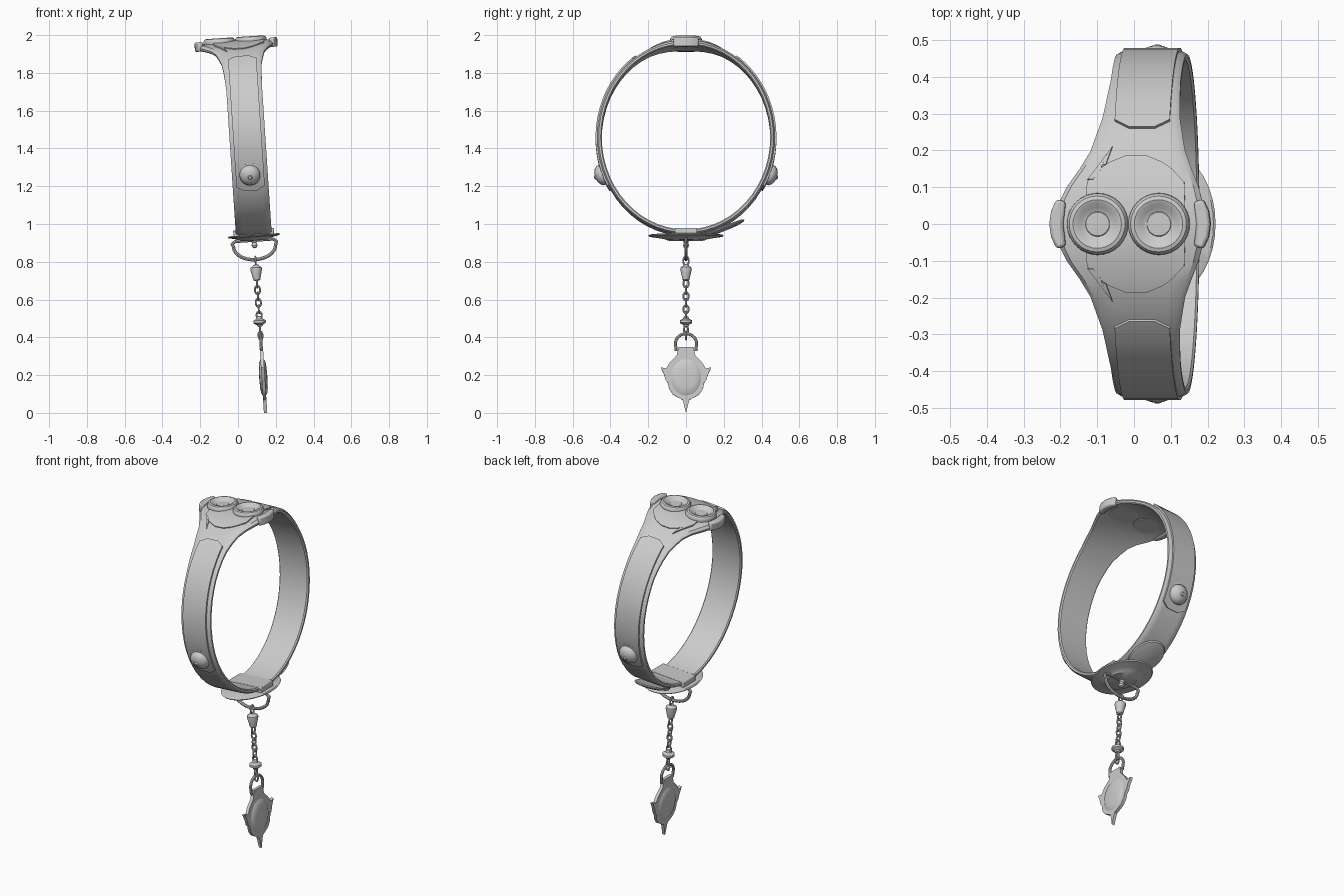
import bpy, bmesh
from math import sin, cos, pi, asin, acos
from mathutils import Matrix, Vector

cube = bpy.data.objects.get("Cube")
if cube:
    bpy.data.objects.remove(cube)

grey = bpy.data.materials.new("plain grey")
grey.use_nodes = True
grey.diffuse_color = (0.6, 0.6, 0.6, 1)
grey.node_tree.nodes["Principled BSDF"].inputs["Base Color"].default_value = (0.6, 0.6, 0.6, 1)

RY, RZ, CZ = 0.47, 0.515, 1.455          # band ellipse
TILT = (Matrix.Translation((0.05, 0, CZ)) @ Matrix.Rotation(-0.066, 4, 'Y')
        @ Matrix.Translation((0, 0, -CZ)))
parts = []


def add(name, mesh):
    ob = bpy.data.objects.new(name, mesh)
    bpy.context.collection.objects.link(ob)
    mesh.materials.clear()
    mesh.materials.append(grey)
    mesh.transform(TILT)
    parts.append(ob)
    return ob


def finish(name, bm, matrix=Matrix()):
    bmesh.ops.transform(bm, matrix=matrix, verts=bm.verts)
    bmesh.ops.recalc_face_normals(bm, faces=bm.faces)
    mesh = bpy.data.meshes.new(name)
    bm.to_mesh(mesh)
    bm.free()
    return add(name, mesh)


def skin(name, rings, closed=False, matrix=Matrix()):
    """Join equal point loops into a solid."""
    bm = bmesh.new()
    loops = [[bm.verts.new(p) for p in ring] for ring in rings]
    n = len(rings[0])
    pairs = list(zip(loops, loops[1:])) + ([(loops[-1], loops[0])] if closed else [])
    for a, b in pairs:
        for i in range(n):
            j = (i + 1) % n
            bm.faces.new((a[i], a[j], b[j], b[i]))
    if not closed:
        bm.faces.new(loops[0])
        bm.faces.new(loops[-1])
    bmesh.ops.remove_doubles(bm, verts=bm.verts, dist=1e-5)
    return finish(name, bm, matrix)


def lathe(name, profile, matrix=Matrix(), sx=1, sy=1, n=28):
    rings = [[(max(r, 1e-4) * sx * cos(2 * pi * i / n), max(r, 1e-4) * sy * sin(2 * pi * i / n), z)
              for i in range(n)] for r, z in profile]
    return skin(name, rings, matrix=matrix)


def prism(name, outline, z0, z1, matrix=Matrix(), bevel=0):
    ob = skin(name, [[(x, y, z) for x, y in outline] for z in (z0, z1)], matrix=matrix)
    if bevel:
        mod = ob.modifiers.new("soft edges", 'BEVEL')
        mod.width, mod.segments = bevel, 2
    return ob


def tube(name, points, radius, cyclic=True):
    cu = bpy.data.curves.new(name, 'CURVE')
    cu.dimensions = '3D'
    cu.bevel_depth, cu.bevel_resolution = radius, 2
    sp = cu.splines.new('POLY')
    sp.points.add(len(points) - 1)
    for p, co in zip(sp.points, points):
        p.co = (*co, 1)
    sp.use_cyclic_u = cyclic
    tmp = bpy.data.objects.new("tmp", cu)
    bpy.context.collection.objects.link(tmp)
    dg = bpy.context.evaluated_depsgraph_get()
    mesh = bpy.data.meshes.new_from_object(tmp.evaluated_get(dg))
    bpy.data.objects.remove(tmp)
    return add(name, mesh)


def lerp(table, v):
    for (a, p), (b, q) in zip(table, table[1:]):
        if v <= b:
            return p + (q - p) * max(0, v - a) / (b - a)
    return table[-1][1]


def on_band(t, x, h):
    """Point at angle t from the top, offset h outward."""
    n = Vector((0, sin(t) / RY, cos(t) / RZ)).normalized()
    return Vector((x, RY * sin(t), CZ + RZ * cos(t))) + n * h


def band_patch(name, ts, left, right, h0, h1):
    rings = []
    for t in ts:
        l, r = left(t), right(t)
        rings.append([on_band(t, x, h) for x, h in ((l, h0), (l, h1), (r, h1), (r, h0))])
    return skin(name, rings)


def steps(a, b, n):
    return [a + (b - a) * i / n for i in range(n + 1)]


# Band that flares into the top plate
LEFT = [(0, .23), (.07, .225), (.1, .205), (.15, .17), (.2, .14), (.3, .108), (.4, .095)]
RIGHT = [(0, .175), (.07, .17), (.1, .16), (.15, .14), (.2, .12), (.3, .1), (.4, .095)]
rings = []
for t in steps(0, 2 * pi, 56)[:-1]:
    y = abs(RY * sin(t)) if cos(t) > 0 else 1
    l, r = lerp(LEFT, y), lerp(RIGHT, y)
    dl, dr = (l - .095) * .1, (r - .095) * .1
    section = ((-l + .006, -.024 - dl), (-l, -.018 - dl), (-l, -.008 - dl), (-l + .014, -dl / 2),
               (-l * .6, 0), (r * .6, 0), (r - .014, -dr / 2), (r, -.008 - dr),
               (r, -.018 - dr), (r - .006, -.024 - dr), (r * .6, -.024), (-l * .6, -.024))
    rings.append([on_band(t, x, h) for x, h in section])
skin("band", rings, closed=True)

# Raised pad on the top plate
pad_t = asin(.185 / RY)
PAD = [(0, .13), (.6, .125), (.8, .09), (.93, .055), (1, .02)]
band_patch("top_pad", steps(-pad_t, pad_t, 20),
           lambda t: -.02 - lerp(PAD, abs(t) / pad_t),
           lambda t: -.005 + lerp(PAD, abs(t) / pad_t), -.008, .005)

# Raised side straps, studs and tufts, mirrored front to back
t0, t1 = asin(.26 / RY), pi - acos((CZ - 1.18) / RZ)
cut = .05
strap_w = lambda t: min(.075, .035 + .04 * min(t - t0, t1 - t) / cut)
STUD = [(.065, -.012), (.065, .006), (.055, .008), (.054, .02), (.044, .034), (.026, .044),
        (.012, .047), (.008, .053), (0, .055)]
for s, side in ((-1, "front"), (1, "back")):
    ts = [t0] + steps(t0 + cut, t1 - cut, 16) + [t1]
    band_patch(side + "_strap", [s * t for t in ts],
               lambda t: -strap_w(abs(t)), lambda t: strap_w(abs(t)), -.006, .009)
    ta = s * acos((1.262 - CZ) / RZ)
    nrm = Vector((0, sin(ta) / RY, cos(ta) / RZ))
    turn = nrm.to_track_quat('Z', 'Y').to_matrix().to_4x4()
    lathe(side + "_stud", STUD, Matrix.Translation(on_band(ta, 0, 0)) @ turn)
    for k in range(3):
        a, b = asin((.12 + .02 * k) / RY), asin((.165 + .022 * k) / RY)
        x0 = -.135 + .016 * k
        f = lambda t: (abs(t) - a) / (b - a)
        ends = [s * t for t in steps(a, b, 4)]
        band_patch(side + "_tuft", ends, lambda t: x0 + .025 * f(t) - .008 * (1.02 - f(t)),
                   lambda t: x0 + .025 * f(t) + .008 * (1.02 - f(t)), -.006, .006)

# Twin dished buttons on the plate
DISH = [(.08, 1.94), (.084, 1.97), (.083, 1.98), (.076, 1.989), (.066, 1.992), (.057, 1.989),
        (.045, 1.978), (.034, 1.974), (.032, 1.976), (0, 1.977)]
for name, x in (("right_button", -.115), ("left_button", .052)):
    lathe(name, DISH, Matrix.Translation((x, 0, 0)), n=32)

# Clips on the two sides of the plate
for name, x, s in (("right_clip", -.247, 1), ("left_clip", .192, -1)):
    outline = [(x + s * .02, -.068), (x + s * .005, -.035), (x, 0), (x + s * .005, .035),
               (x + s * .02, .068), (x + s * .045, .06), (x + s * .038, 0), (x + s * .045, -.06)]
    prism(name, outline, 1.928, 1.978, bevel=.008)

# Bottom buckle, oval guard and tilted oval tongue
box = [(-.108, -.058), (.108, -.058), (.108, .058), (-.108, .058)]
prism("buckle_block", box, .935, .972, bevel=.004)
lathe("oval_guard", [(0, .942), (.96, .942), (1, .938), (.97, .932), (.7, .924), (.55, .918),
                     (.5, .912), (0, .91)], sx=.138, sy=.2, n=36)
lathe("oval_tongue", [(0, .008), (.95, .008), (1, .003), (.95, -.004), (.7, -.01), (0, -.013)],
      Matrix.Translation((0, .2, .975)) @ Matrix.Rotation(.38, 4, 'X'), sx=.09, sy=.118, n=32)

# D ring hanging from the guard, with its eyelet
arc = [(.112 * cos(a), 0, .885 + .075 * sin(a)) for a in steps(pi, 2 * pi, 14)]
tube("d_ring", [(-.118, 0, .9), *arc, (.118, 0, .9), (.1, 0, .913), (-.1, 0, .913)], .009)
lathe("eyelet_bead", [(0, .87), (.012, .875), (.016, .885), (.012, .9), (.02, .915)], n=14)


def link(name, z, half_w, half_h, across, radius=.005):
    pts = [(half_w * cos(a), 0, half_h * sin(a)) for a in steps(0, 2 * pi, 14)[:-1]]
    tube(name, [(0, x, z + h) if across else (x, 0, z + h) for x, _, h in pts], radius)


# Chain with two beads
link("bead_ring", .803, .015, .024, True)
lathe("drop_bead", [(0, .784), (.014, .782), (.018, .775), (.03, .768), (.031, .758),
                    (.018, .703), (.012, .698), (0, .697)], n=18)
for i in range(6):
    link("chain_link", .683 - .034 * i, .014, .022, i % 2 == 0)
lathe("round_bead", [(0, .512), (.012, .508), (.016, .496), (.033, .487), (.033, .474),
                     (.016, .464), (.012, .455), (0, .452)], n=18)
for i in range(2):
    link("lower_link", .437 - .03 * i, .011, .022, i % 2 == 0)

# Arched bail and pendant
arch = [(0, .056 * cos(a), .365 + .052 * sin(a)) for a in steps(0, pi, 14)]
tube("pendant_bail", [(0, .052, .325), *arch, (0, -.052, .325)], .008, cyclic=False)
half = [(.04, .345), (.05, .3), (.085, .265), (.105, .232), (.134, .238), (.116, .2), (.108, .17),
        (.095, .155), (.09, .125), (.07, .095), (.045, .08), (.018, .066), (.012, .045)]
outline = half + [(0, -.003)] + [(-y, z) for y, z in reversed(half)]
TO_YZ = Matrix(((0, 0, 1, 0), (1, 0, 0, 0), (0, 1, 0, 0), (0, 0, 0, 1)))
prism("pendant_plate", outline, -.009, .009, TO_YZ)
lathe("pendant_boss", [(0, -.022), (.6, -.02), (.85, -.016), (1, -.008), (1, .008), (.85, .016),
                       (.6, .02), (0, .022)],
      Matrix.Translation((0, 0, .185)) @ TO_YZ, sx=.082, sy=.098)

# Smooth shading with sharp creases kept
bpy.ops.object.select_all(action='DESELECT')
for ob in parts:
    ob.select_set(True)
bpy.context.view_layer.objects.active = parts[0]
bpy.ops.object.shade_smooth_by_angle(angle=.6)
